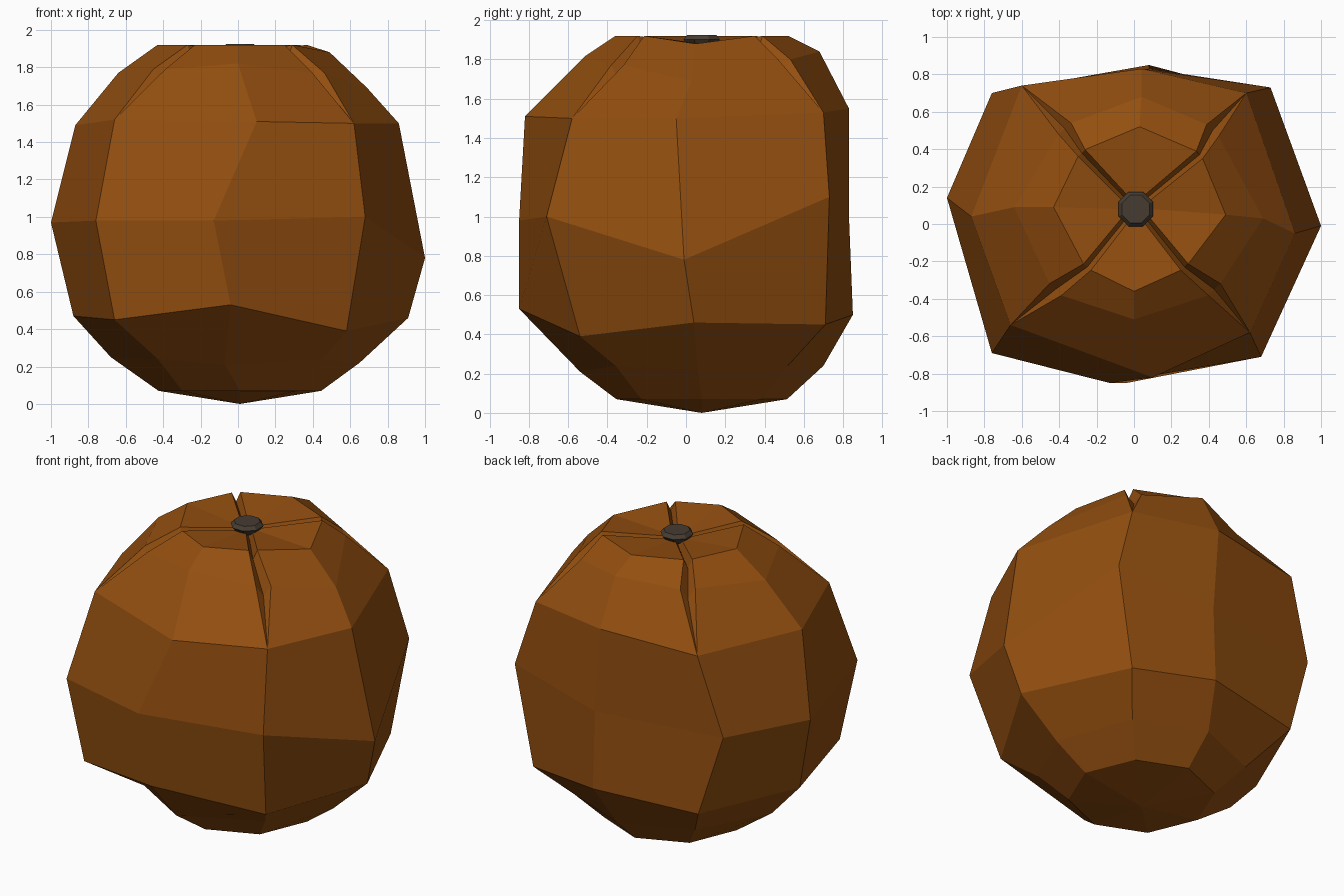
import bpy, bmesh, math
from mathutils import Vector

if "Cube" in bpy.data.objects:
    bpy.data.objects.remove(bpy.data.objects["Cube"])


def material(name, rgb):
    m = bpy.data.materials.new(name)
    m.diffuse_color = (*rgb, 1)
    m.use_nodes = True
    m.node_tree.nodes["Principled BSDF"].inputs["Base Color"].default_value = m.diffuse_color
    return m


def finish(bm, name, mat):
    bmesh.ops.recalc_face_normals(bm, faces=bm.faces[:])
    me = bpy.data.meshes.new(name)
    bm.to_mesh(me)
    bm.free()
    ob = bpy.data.objects.new(name, me)
    bpy.context.collection.objects.link(ob)
    me.materials.append(mat)
    return ob


rind = material("burnt orange", (0.29, 0.077, 0.005))
bark = material("dark brown", (0.062, 0.045, 0.031))
CX, CY = 0.01, 0.08

# Irregular hand-cut rings: front, front right, right, back right, back, back left, left, front left
low = [(-.04, -.85, .53), (.58, -.54, .39), (.91, .04, .46), (.61, .71, .45),
       (.08, .85, .50), (-.60, .73, .47), (-.88, .08, .47), (-.66, -.65, .45)]
mid = [(-.13, -.85, .98), (.68, -.71, 1.0), (1.0, -.01, .78), (.73, .73, 1.1),
       (.08, .83, 1.0), (-.76, .70, 1.0), (-1.0, .14, .97), (-.76, -.69, .98)]
high = [(.10, -.82, 1.51), (.62, -.58, 1.50), (.86, -.05, 1.50), (.60, .70, 1.53),
        (.04, .83, 1.55), (-.60, .74, 1.51), (-.87, .04, 1.49), (-.66, -.54, 1.52)]
shoulder = [(0, -.51, 1.82), (.43, -.35, 1.77), (.69, .03, 1.69), (.42, .50, 1.80),
            (.04, .68, 1.84), (-.37, .51, 1.80), (-.64, .09, 1.77), (-.42, -.35, 1.79)]
crown = [(0, -.36, 1.92), (.27, -.23, 1.92), (.49, .05, 1.88), (.35, .37, 1.92),
         (.03, .52, 1.92), (-.28, .38, 1.92), (-.43, .09, 1.92), (-.25, -.23, 1.92)]


def base_ring(r, z):
    pts = []
    for i in range(8):
        a = math.radians(-90 + 45 * i)
        pts.append((CX + r * math.cos(a), CY + r * math.sin(a), z))
    return pts


def core_ring(bm, pts):
    return [bm.verts.new(p) for p in pts]


def grooved_ring(bm, pts, half, depth):
    """Each diagonal becomes lip, groove bottom, lip; other points stay single."""
    out = []
    for i, p in enumerate(pts):
        p = Vector(p)
        if i % 2 == 0:
            out.append([bm.verts.new(p)])
        else:
            d = Vector((p.x - CX, p.y - CY, 0)).normalized()
            t = Vector((-d.y, d.x, 0)) * half
            out.append([bm.verts.new(p - t), bm.verts.new(p - Vector((0, 0, depth))),
                        bm.verts.new(p + t)])
    return out


# Gourd body
bm = bmesh.new()
under = base_ring(.62, .24)
under[0] = (-.07, -.54, .21)
under[2], under[6] = (.65, .06, .22), (-.68, .08, .25)
rings = [core_ring(bm, r) for r in (base_ring(.435, .07), under, low, mid, high)]
bottom = bm.verts.new((CX, CY, 0))
for i in range(8):
    j = (i + 1) % 8
    bm.faces.new((bottom, rings[0][j], rings[0][i]))
    for a, b in zip(rings, rings[1:]):
        bm.faces.new((a[i], a[j], b[j], b[i]))

# Crown split into four petals by V grooves
tops = [grooved_ring(bm, shoulder, .045, .06),
        grooved_ring(bm, crown, .026, .06),
        grooved_ring(bm, base_ring(.08, 1.88), .02, .04)]
tip = bm.verts.new((CX, CY, 1.85))
for i in range(8):
    j = (i + 1) % 8
    s = tops[0]
    bm.faces.new((rings[4][i], rings[4][j], s[j][0], s[i][-1]))
    for k in range(len(s[i]) - 1):
        bm.faces.new((rings[4][i], s[i][k + 1], s[i][k]))
flat = [[v for group in t for v in group] for t in tops]
n = len(flat[0])
for i in range(n):
    j = (i + 1) % n
    for a, b in zip(flat, flat[1:]):
        bm.faces.new((a[i], a[j], b[j], b[i]))
    bm.faces.new((flat[-1][i], flat[-1][j], tip))
finish(bm, "gourd_body", rind)

# Short eight-sided stem button
bm = bmesh.new()
loops = []
for r, z in ((.07, 1.86), (.085, 1.882), (.10, 1.902), (.08, 1.925)):
    loops.append([bm.verts.new((CX + r * math.cos(math.radians(22.5 + 45 * i)),
                                CY + r * math.sin(math.radians(22.5 + 45 * i)), z))
                  for i in range(8)])
for a, b in zip(loops, loops[1:]):
    for i in range(8):
        j = (i + 1) % 8
        bm.faces.new((a[i], a[j], b[j], b[i]))
bm.faces.new(loops[0][::-1])
bm.faces.new(loops[-1])
finish(bm, "stem", bark)
